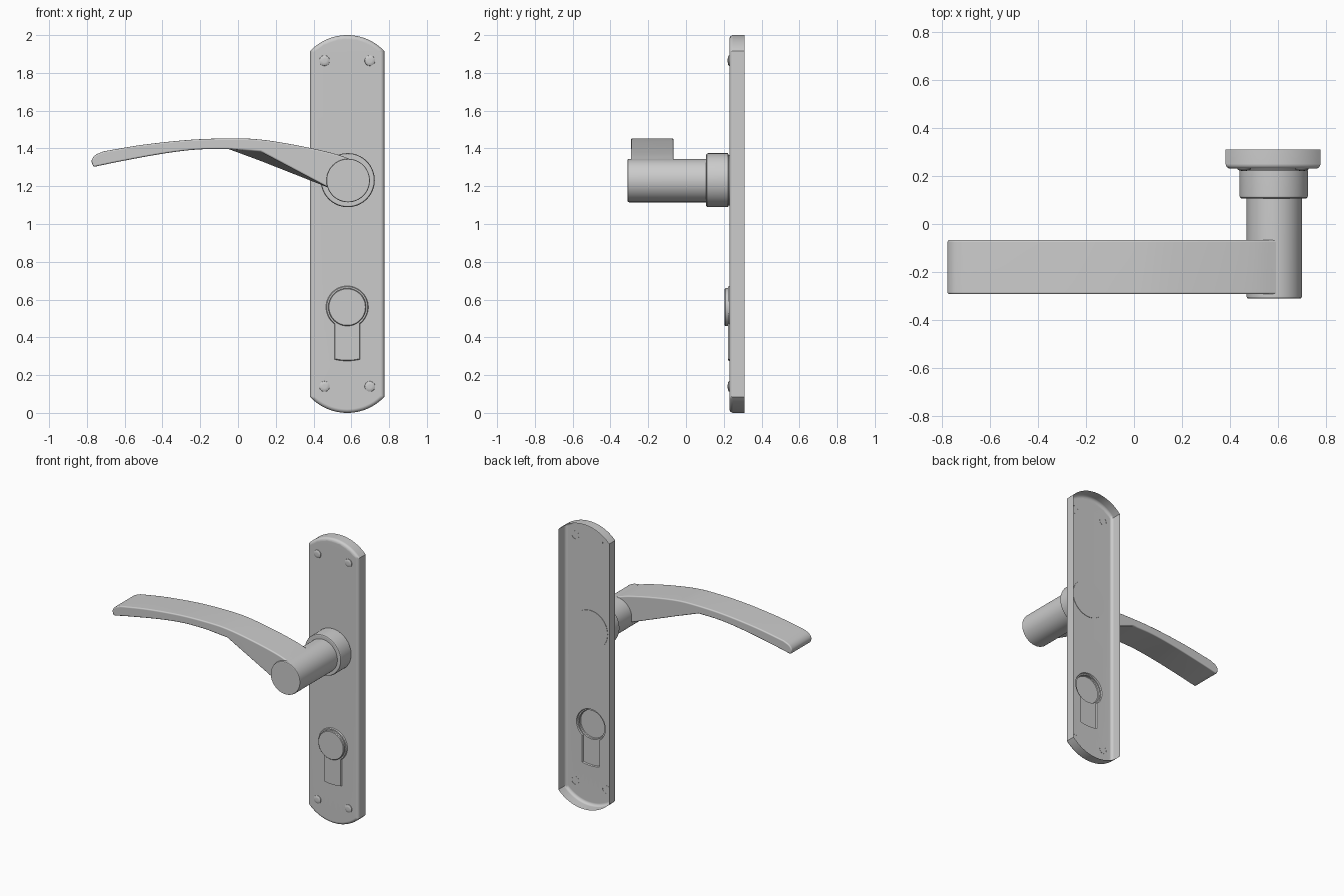
import bpy, bmesh, math
from mathutils import Vector

if "Cube" in bpy.data.objects:
    bpy.data.objects.remove(bpy.data.objects["Cube"])

CX = 0.578          # plate centre line
LEVER_Z = 1.23      # spindle height
KEY_Z = 0.56        # key rose height


def finish(bm, name, angle=35, bevel=0.0):
    me = bpy.data.meshes.new(name)
    bm.to_mesh(me)
    bm.free()
    ob = bpy.data.objects.new(name, me)
    bpy.context.collection.objects.link(ob)
    bpy.ops.object.select_all(action='DESELECT')
    bpy.context.view_layer.objects.active = ob
    ob.select_set(True)
    if bevel:
        m = ob.modifiers.new("bevel", 'BEVEL')
        m.width, m.segments = bevel, 3
        m.limit_method, m.angle_limit = 'ANGLE', math.radians(40)
        bpy.ops.object.modifier_apply(modifier=m.name)
    bpy.ops.object.shade_smooth_by_angle(angle=math.radians(angle))
    w = ob.modifiers.new("weighted", 'WEIGHTED_NORMAL')
    w.keep_sharp = True
    return ob


def ring(bm, pts, y):
    return [bm.verts.new((x, y, z)) for x, z in pts]


def bridge(bm, a, b):
    n = len(a)
    for i in range(n):
        bm.faces.new((a[i], a[(i + 1) % n], b[(i + 1) % n], b[i]))


def loop_edges(bm, r):
    out = []
    for i in range(len(r)):
        a, b = r[i], r[(i + 1) % len(r)]
        out.append(bm.edges.get((a, b)) or bm.edges.new((a, b)))
    return out


def fill(bm, *rings):
    edges = [e for r in rings for e in loop_edges(bm, r)]
    bmesh.ops.triangle_fill(bm, edges=edges, use_beauty=True, normal=(0, -1, 0))


def arc(cx, cz, r, a0, a1, n):
    return [(cx + r * math.cos(math.radians(a0 + (a1 - a0) * i / n)),
             cz + r * math.sin(math.radians(a0 + (a1 - a0) * i / n))) for i in range(n + 1)]


def lathe(name, x, z, profile, n=64, cap_back=True):
    """Turned part: profile of (radius, y) from back to front."""
    bm = bmesh.new()
    rings = [ring(bm, arc(x, z, r, 0, 360, n)[:-1], y) for r, y in profile]
    for a, b in zip(rings, rings[1:]):
        bridge(bm, a, b)
    bm.faces.new(rings[-1])
    if cap_back:
        bm.faces.new(rings[0])
    bmesh.ops.recalc_face_normals(bm, faces=bm.faces)
    return finish(bm, name)


def plate_outline(d):
    w, sag = 0.197, 0.085
    R = (w * w + sag * sag) / (2 * sag)
    a = math.degrees(math.acos((w - d) / (R - d)))
    return (arc(CX, 2 - R, R - d, a, 180 - a, 24) +
            arc(CX, R, R - d, 180 + a, 360 - a, 24))


def key_outline(d):
    r, h = 0.112 - d, 0.068 - d
    a = math.degrees(math.asin(h / r))
    b = math.degrees(math.asin(h / (0.285 - d)))
    return (arc(CX, KEY_Z, r, -90 + a, 270 - a, 48) +
            arc(CX, KEY_Z, 0.285 - d, 270 - b, 270 + b, 8))


# Back plate: pressed shell, open at the back, with the raised key rose
bm = bmesh.new()
f = 0.02
levels = [(0, 0.31)] + [(f - f * math.cos(t * math.pi / 8), 0.25 - f * math.sin(t * math.pi / 8))
                        for t in range(5)]
rs = [ring(bm, plate_outline(d), y) for d, y in levels]
for a, b in zip(rs, rs[1:]):
    bridge(bm, a, b)
k0 = ring(bm, key_outline(0), 0.23)
k1 = ring(bm, key_outline(0.004), 0.222)
disc = [ring(bm, arc(CX, KEY_Z, r, 0, 360, 48)[:-1], y)
        for r, y in ((0.1, 0.222), (0.1, 0.209), (0.096, 0.205))]
fill(bm, rs[-1], k0)
bridge(bm, k0, k1)
fill(bm, k1, disc[0])
for a, b in zip(disc, disc[1:]):
    bridge(bm, a, b)
cap = bm.faces.new(disc[-1])
bmesh.ops.recalc_face_normals(bm, faces=bm.faces)
cap.normal_update()
if cap.normal.y > 0:
    bmesh.ops.reverse_faces(bm, faces=bm.faces)
finish(bm, "back_plate")

# Screw heads
for i, (sx, sz) in enumerate((s, z) for s in (-0.12, 0.12) for z in (0.14, 1.865)):
    lathe(f"screw_{i + 1}", CX + sx, sz,
          [(0.028, 0.231), (0.027, 0.226), (0.02, 0.2225), (0.01, 0.221)], 24, False)

# Collar and spindle neck
lathe("collar", CX + 0.003, LEVER_Z + 0.002,
      [(0.134, 0.233), (0.134, 0.226), (0.143, 0.222), (0.143, 0.118),
       (0.140, 0.110), (0.134, 0.106)])
lathe("neck", CX + 0.005, LEVER_Z,
      [(0.115, 0.12), (0.115, -0.302), (0.113, -0.307), (0.108, -0.31)])


# Lever: curved outline swept in depth, lower gusset slanting to the rear
def spline(pts, n=5):
    p = [Vector(q) for q in pts]
    p = [2 * p[0] - p[1]] + p + [2 * p[-1] - p[-2]]
    out = []
    for i in range(1, len(p) - 2):
        a, b, c, d = p[i - 1:i + 3]
        for k in range(n):
            t = k / n
            out.append(0.5 * (2 * b + (c - a) * t + (2 * a - 5 * b + 4 * c - d) * t * t
                              + (3 * b - a - 3 * c + d) * t ** 3))
    return [tuple(v) for v in out + [p[-2]]]


top = spline([(0.61, 1.338), (0.5, 1.375), (0.32, 1.415), (0.12, 1.447), (-0.04, 1.453),
              (-0.25, 1.446), (-0.5, 1.42), (-0.71, 1.385)])
tip = spline([(-0.71, 1.385), (-0.755, 1.365), (-0.775, 1.335), (-0.765, 1.302)], 4)
under = spline([(-0.765, 1.302), (-0.62, 1.332), (-0.4, 1.372), (-0.22, 1.394), (-0.05, 1.397)])
outline = top + tip[1:] + under[1:]
tail = [(0.48, 1.192), (0.61, 1.19)]
bm = bmesh.new()
front = ring(bm, outline + [(0.12, 1.384)] + tail, -0.292)
back = ring(bm, outline + [(0.12, 1.332)] + tail, -0.066)
bridge(bm, front, back)
bm.faces.new(front)
bm.faces.new(back)
bmesh.ops.recalc_face_normals(bm, faces=bm.faces)
finish(bm, "lever", bevel=0.01)
